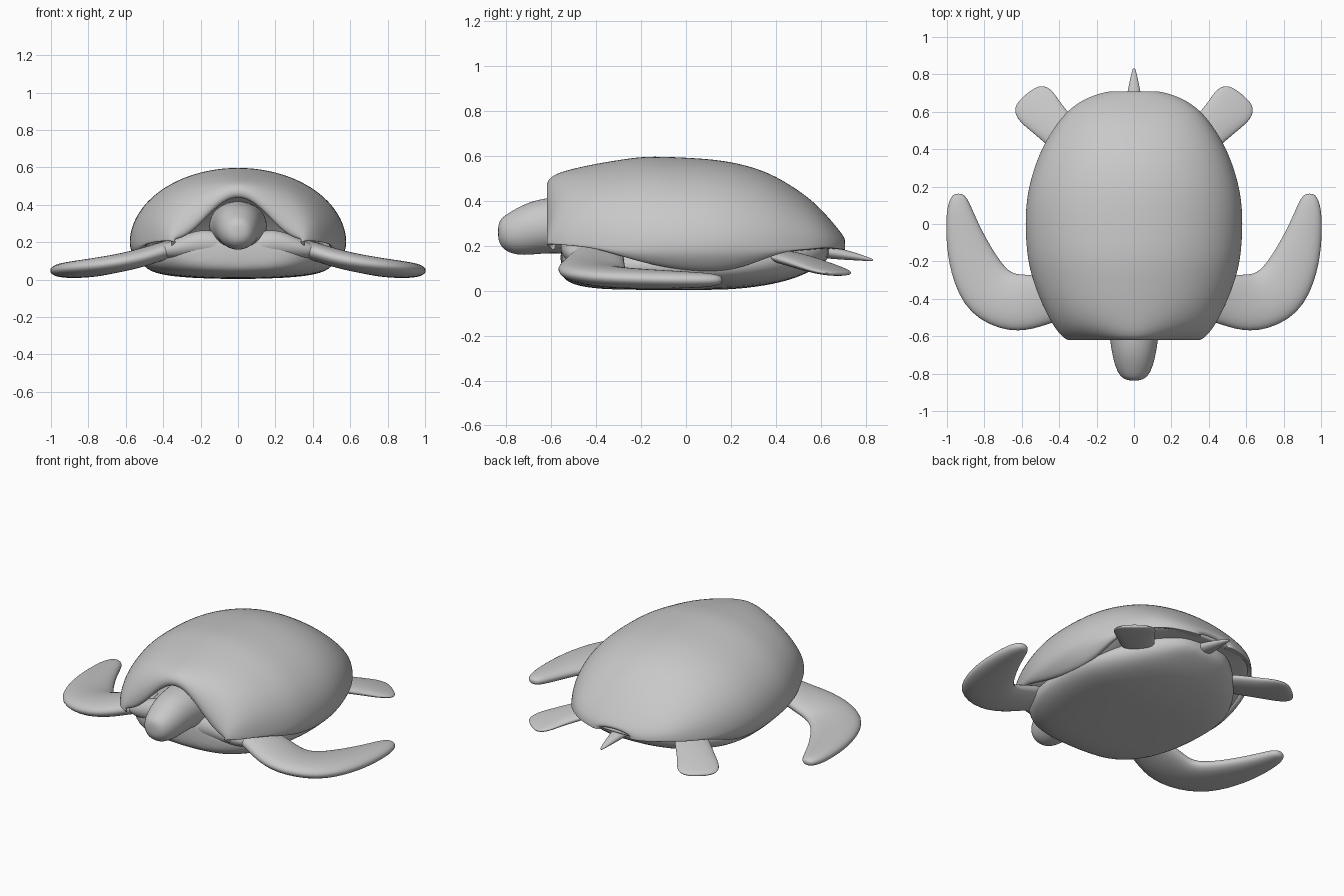
import bpy, bmesh, math
from mathutils import Vector

skin = bpy.data.materials.new("soft grey")
skin.diffuse_color = (0.58, 0.58, 0.58, 1)


def finish(name, rings, closed):
    """Skin a list of point rings, then smooth the result."""
    bm = bmesh.new()
    rows = [[bm.verts.new(p) for p in r] for r in rings]
    n = len(rows[0])
    for a, b in zip(rows, rows[1:]):
        for i in range(n if closed else n - 1):
            j = (i + 1) % n
            bm.faces.new((a[i], a[j], b[j], b[i]))
    if closed:
        bm.faces.new(rows[0])
        bm.faces.new(rows[-1])
        bmesh.ops.recalc_face_normals(bm, faces=bm.faces)
    else:
        bm.normal_update()
        if sum(f.normal.z for f in bm.faces) < 0:
            bmesh.ops.reverse_faces(bm, faces=bm.faces)
    mesh = bpy.data.meshes.new(name)
    bm.to_mesh(mesh)
    bm.free()
    mesh.materials.append(skin)
    mesh.shade_smooth()
    ob = bpy.data.objects.new(name, mesh)
    bpy.context.collection.objects.link(ob)
    if not closed:
        m = ob.modifiers.new("thickness", 'SOLIDIFY')
        m.thickness, m.offset = 0.05, -1
    m = ob.modifiers.new("smooth", 'SUBSURF')
    m.levels = m.render_levels = 2
    return ob


def limb(name, path, power=1.0, side=1, segs=12):
    """Loft oval sections (x, y, z, half width, half height) along a path."""
    pts = [Vector((side * p[0], p[1], p[2])) for p in path]
    rings = []
    for i, p in enumerate(path):
        t = pts[min(i + 1, len(pts) - 1)] - pts[max(i - 1, 0)]
        across = Vector((t.y, -t.x, 0)).normalized()
        ring = []
        for k in range(segs):
            a = math.tau * k / segs
            c, s = math.cos(a), math.sin(a)
            c = math.copysign(abs(c) ** power, c) * p[3] * 1.045
            s = math.copysign(abs(s) ** power, s) * p[4] * 1.045
            ring.append(pts[i] + across * c + Vector((0, 0, s)))
        rings.append(ring)
    return finish(name, rings, True)


# Domed shell: y, half width, crown height, rim height, flare of front arch
stations = [
    (-0.605, 0.33, 0.435, 0.20, 1.0), (-0.628, 0.345, 0.475, 0.205, 0.8),
    (-0.605, 0.385, 0.515, 0.205, 0.4), (-0.54, 0.437, 0.538, 0.20, 0.08),
    (-0.42, 0.497, 0.565, 0.19, 0),
    (-0.30, 0.545, 0.585, 0.15, 0), (-0.18, 0.575, 0.603, 0.11, 0),
    (-0.03, 0.586, 0.597, 0.08, 0), (0.10, 0.583, 0.590, 0.07, 0),
    (0.22, 0.563, 0.574, 0.08, 0), (0.35, 0.52, 0.537, 0.13, 0),
    (0.45, 0.47, 0.483, 0.175, 0), (0.55, 0.405, 0.415, 0.18, 0),
    (0.62, 0.34, 0.345, 0.19, 0), (0.675, 0.255, 0.28, 0.185, 0),
    (0.705, 0.16, 0.24, 0.18, 0), (0.714, 0.10, 0.215, 0.18, 0)]
rings = []
for y, w, top, rim, flare in stations:
    mid = max(rim + 0.01, 0.18)
    drop = mid - rim
    half = []
    for k in range(9):
        a = math.pi / 2 * k / 8
        s = math.sin(a)
        bell = 0.5 + 0.5 * math.cos(math.pi * s)
        h = (1 - flare) * max(math.cos(a), 0) ** 0.95 + flare * bell
        half.append((w * s, mid + (top - mid) * h))
    # sides tuck under below the widest line
    half += [(w - 0.25 * drop, mid - 0.5 * drop), (w - 0.7 * drop, rim)]
    section = [(-x, z) for x, z in reversed(half[1:])] + half
    rings.append([(x, y, z) for x, z in section])
finish("shell", rings, False)

# Flattened underside, closing the body below the shell
limb("belly", [
    (0, -0.56, 0.15, 0.20, 0.07), (0, -0.53, 0.135, 0.32, 0.10),
    (0, -0.42, 0.12, 0.42, 0.11), (0, -0.25, 0.11, 0.49, 0.105),
    (0, 0.0, 0.105, 0.515, 0.10), (0, 0.2, 0.105, 0.50, 0.10),
    (0, 0.35, 0.118, 0.43, 0.095), (0, 0.48, 0.14, 0.33, 0.088),
    (0, 0.58, 0.165, 0.22, 0.065), (0, 0.64, 0.18, 0.12, 0.04)], power=0.7)

# Flesh sealing the gap between belly and rear shell rim
limb("rear_skirt", [
    (0, 0.15, 0.12, 0.525, 0.05), (0, 0.25, 0.13, 0.52, 0.045),
    (0, 0.35, 0.165, 0.485, 0.035), (0, 0.45, 0.195, 0.44, 0.025),
    (0, 0.55, 0.20, 0.38, 0.022), (0, 0.62, 0.206, 0.315, 0.018),
    (0, 0.665, 0.203, 0.245, 0.016), (0, 0.70, 0.198, 0.14, 0.012)], power=0.8)

# Head and neck
limb("head", [
    (0, -0.838, 0.262, 0.02, 0.025), (0, -0.828, 0.26, 0.06, 0.06),
    (0, -0.79, 0.257, 0.09, 0.09), (0, -0.72, 0.272, 0.112, 0.115),
    (0, -0.64, 0.29, 0.125, 0.122), (0, -0.52, 0.295, 0.14, 0.128),
    (0, -0.35, 0.28, 0.18, 0.13)], power=0.95)

# Tail
limb("tail", [
    (0, 0.52, 0.19, 0.06, 0.04), (0, 0.62, 0.175, 0.05, 0.03),
    (0, 0.70, 0.162, 0.036, 0.024), (0, 0.77, 0.15, 0.022, 0.015),
    (0, 0.825, 0.138, 0.009, 0.007), (0, 0.833, 0.137, 0.004, 0.004)])

# Swept front flippers, paddle hind flippers and shoulder folds, mirrored
front = [
    (0.28, -0.38, 0.18, 0.10, 0.05), (0.40, -0.395, 0.155, 0.115, 0.05),
    (0.51, -0.41, 0.118, 0.138, 0.052), (0.635, -0.43, 0.088, 0.16, 0.05),
    (0.78, -0.375, 0.063, 0.160, 0.048), (0.865, -0.21, 0.053, 0.130, 0.045),
    (0.915, -0.04, 0.049, 0.094, 0.039), (0.936, 0.08, 0.048, 0.067, 0.033),
    (0.939, 0.14, 0.048, 0.045, 0.025), (0.939, 0.163, 0.048, 0.02, 0.013)]
hind = [
    (0.30, 0.40, 0.16, 0.09, 0.03), (0.40, 0.50, 0.135, 0.10, 0.03),
    (0.47, 0.57, 0.112, 0.108, 0.027), (0.52, 0.625, 0.095, 0.12, 0.022),
    (0.553, 0.665, 0.083, 0.112, 0.017), (0.578, 0.695, 0.076, 0.07, 0.01)]
fold = [
    (0.05, -0.50, 0.17, 0.05, 0.06), (0.15, -0.50, 0.20, 0.06, 0.07),
    (0.24, -0.49, 0.19, 0.07, 0.07), (0.35, -0.46, 0.16, 0.07, 0.05),
    (0.42, -0.43, 0.15, 0.05, 0.03)]
for side, label in ((1, "right"), (-1, "left")):
    limb("front_flipper_" + label, front, 0.9, side)
    limb("hind_flipper_" + label, hind, 0.9, side)
    limb("shoulder_fold_" + label, fold, 1.0, side)
